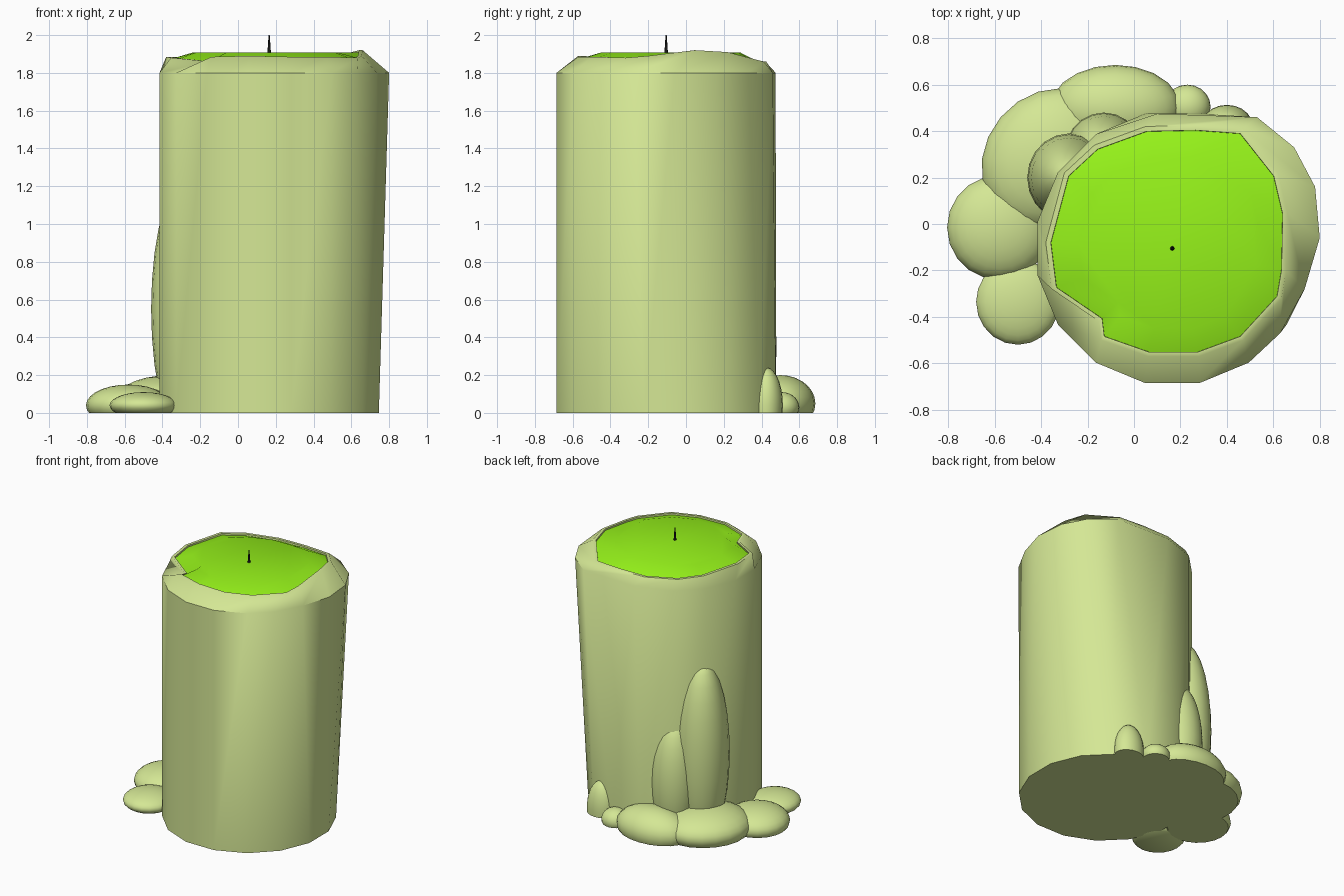
import bpy, bmesh, math
from mathutils import Vector

if "Cube" in bpy.data.objects:
    bpy.data.objects.remove(bpy.data.objects["Cube"])

CX, CY, R, N = 0.165, -0.105, 0.592, 16


def material(name, color):
    m = bpy.data.materials.new(name)
    m.diffuse_color = (*color, 1)
    m.use_nodes = True
    m.node_tree.nodes["Principled BSDF"].inputs["Base Color"].default_value = m.diffuse_color
    return m


WAX = material("pale_wax", (0.66, 0.80, 0.30))
POOL = material("green_wax", (0.30, 0.88, 0.01))
BLACK = material("wick_black", (0.01, 0.01, 0.01))


def finish(name, bm, mat, angle=50):
    bmesh.ops.recalc_face_normals(bm, faces=bm.faces)
    me = bpy.data.meshes.new(name)
    bm.to_mesh(me)
    bm.free()
    me.materials.append(mat)
    ob = bpy.data.objects.new(name, me)
    bpy.context.collection.objects.link(ob)
    bpy.ops.object.select_all(action='DESELECT')
    ob.select_set(True)
    bpy.context.view_layer.objects.active = ob
    bpy.ops.object.shade_smooth_by_angle(angle=math.radians(angle))
    return ob


def loft(name, rings, mat, angle=50):
    bm = bmesh.new()
    loops = [[bm.verts.new(p) for p in ring] for ring in rings]
    for a, b in zip(loops, loops[1:]):
        for i in range(len(a)):
            j = (i + 1) % len(a)
            bm.faces.new((a[i], a[j], b[j], b[i]))
    bm.faces.new(loops[0][::-1])
    bm.faces.new(loops[-1])
    return finish(name, bm, mat, angle)


def circle(r, z):
    return [(CX + r * math.cos(math.radians(281.25 + 360 / N * k)),
             CY + r * math.sin(math.radians(281.25 + 360 / N * k)), z) for k in range(N)]


def inset(ring, f, dz):
    return [(CX + (x - CX) * f, CY + (y - CY) * f, z + dz) for x, y, z in ring]


# candle body: round base, right side flaring at the shoulder, uneven melted rim
base = circle(R, 0)
shoulder = circle(R, 1.8)
flare = {2: (.63, -.47), 3: (.735, -.28), 4: (.80, -.06), 5: (.78, .16), 6: (.69, .33), 7: (.53, .46),
         8: (.10, .475)}
for k, (x, y) in flare.items():
    shoulder[k] = (x, y, 1.8)
rim = [(.28, -.57, 1.885), (.47, -.50, 1.885), (.635, -.32, 1.88), (.655, -.20, 1.89),
       (.66, .05, 1.92), (.62, .22, 1.91), (.47, .41, 1.86), (.27, .425, 1.86),
       (.05, .42, 1.86), (-.17, .34, 1.87), (-.30, .22, 1.885), (-.38, -.08, 1.885),
       (-.355, -.28, 1.88), (-.15, -.42, 1.86), (-.14, -.50, 1.885), (.06, -.57, 1.89)]
loft("candle_body", [base, shoulder, rim, inset(rim, .96, 0), inset(rim, .95, -.06)], WAX)

# melted wax pool, slightly raised in the middle
edge = inset(rim, .96, -.012)
loft("wax_pool", [inset(rim, .955, -.05), edge,
                  [(x, y, 1.908) for x, y, z in inset(rim, .74, 0)]], POOL, 40)

# wick
bm = bmesh.new()
bmesh.ops.create_cone(bm, cap_ends=True, segments=8, radius1=.012, radius2=.003, depth=.13)
bmesh.ops.translate(bm, verts=bm.verts, vec=(CX, CY, 1.935))
finish("wick", bm, BLACK)


# wax blobs, flattened where they meet the ground
def blob(name, center, size, turn=0):
    bm = bmesh.new()
    bmesh.ops.create_uvsphere(bm, u_segments=20, v_segments=14, radius=1)
    c, s = math.cos(turn), math.sin(turn)
    for v in bm.verts:
        x, y, z = (v.co[i] * size[i] for i in range(3))
        v.co = Vector((center[0] + x * c - y * s, center[1] + x * s + y * c, center[2] + z))
    bmesh.ops.bisect_plane(bm, geom=bm.verts[:] + bm.edges[:] + bm.faces[:], plane_co=(0, 0, 0),
                           plane_no=(0, 0, -1), clear_outer=True)
    bmesh.ops.holes_fill(bm, edges=[e for e in bm.edges if e.is_boundary], sides=0)
    finish(name, bm, WAX)


# drips running down the back left
blob("long_drip", (-.28, .20, .55), (.18, .19, .68))
blob("short_drip", (-.13, .315, .35), (.165, .165, .45))

# hardened puddle around the foot
blob("puddle_front", (-.50, -.335, .04), (.18, .185, .07))
blob("puddle_left", (-.58, -.015, .04), (.225, .225, .11))
blob("puddle_corner", (-.36, .28, .06), (.32, .28, .14), math.radians(50))
blob("puddle_back", (-.08, .50, .05), (.28, .185, .15))
blob("puddle_small", (.23, .505, .03), (.10, .095, .08))
blob("puddle_peak", (.40, .425, .04), (.11, .088, .20))
